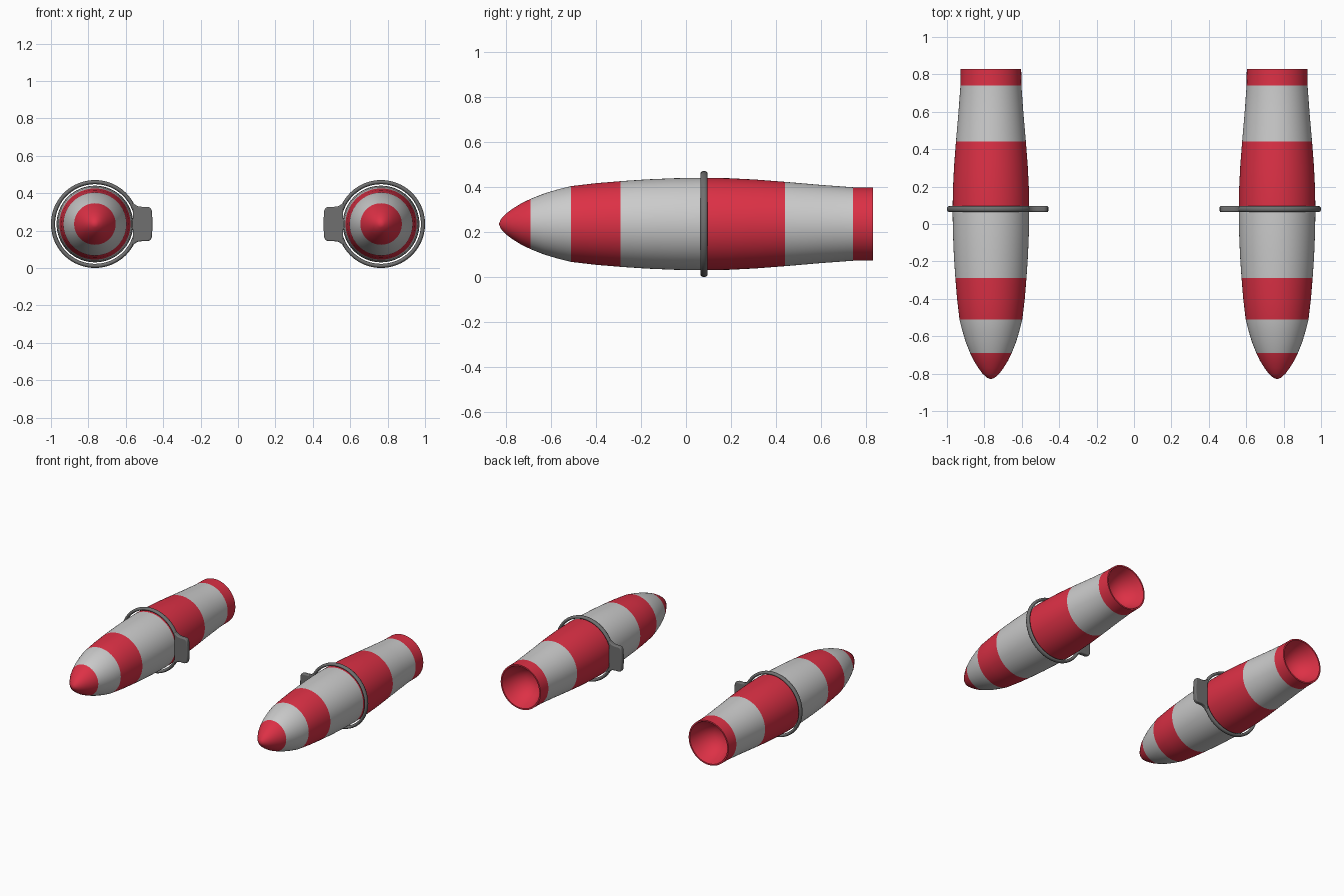
import bpy, bmesh, math

if "Cube" in bpy.data.objects:
    bpy.data.objects.remove(bpy.data.objects["Cube"])

CX, CZ, RING_Y = 0.765, 0.235, 0.08
SEG = 64


def material(name, color):
    m = bpy.data.materials.new(name)
    m.diffuse_color = (*color, 1)
    m.use_nodes = True
    m.node_tree.nodes["Principled BSDF"].inputs["Base Color"].default_value = m.diffuse_color
    return m


red = material("red", (0.72, 0.03, 0.06))
light = material("light_grey", (0.6, 0.6, 0.6))
dark = material("dark_grey", (0.16, 0.16, 0.16))


def finish(bm, name, mats, angle=40):
    bmesh.ops.remove_doubles(bm, verts=bm.verts, dist=1e-5)
    bmesh.ops.recalc_face_normals(bm, faces=bm.faces)
    me = bpy.data.meshes.new(name)
    bm.to_mesh(me)
    bm.free()
    for m in mats:
        me.materials.append(m)
    ob = bpy.data.objects.new(name, me)
    bpy.context.collection.objects.link(ob)
    bpy.ops.object.select_all(action='DESELECT')
    ob.select_set(True)
    bpy.context.view_layer.objects.active = ob
    bpy.ops.object.shade_smooth_by_angle(angle=math.radians(angle))
    # the second pod is a mirror image across x = 0
    mod = ob.modifiers.new("mirror", 'MIRROR')
    mod.use_axis[0] = True
    return ob


def lathe(bm, profile, closed=False):
    """Revolve (y, radius) points around the pod axis."""
    rings = []
    for y, r in profile:
        rings.append([bm.verts.new((CX + r * math.cos(a), y, CZ + r * math.sin(a)))
                      for a in (2 * math.pi * i / SEG for i in range(SEG))])
    pairs = list(zip(rings, rings[1:]))
    if closed:
        pairs.append((rings[-1], rings[0]))
    for a, b in pairs:
        for i in range(SEG):
            j = (i + 1) % SEG
            bm.faces.new((a[i], a[j], b[j], b[i]))


# striped pod body with a hollow rear end
profile = [(-0.83, 0), (-0.822, 0.02), (-0.80, 0.045), (-0.77, 0.067), (-0.73, 0.092),
           (-0.69, 0.111), (-0.63, 0.135), (-0.57, 0.153), (-0.51, 0.168),
           (-0.40, 0.181), (-0.29, 0.190), (-0.17, 0.198), (-0.05, 0.203),
           (0.07, 0.205), (0.19, 0.203), (0.31, 0.197), (0.44, 0.187),
           (0.59, 0.174), (0.74, 0.163), (0.83, 0.162),
           (0.83, 0.152), (0.78, 0.137), (0.72, 0.105), (0.68, 0.06), (0.665, 0)]
stripes = [(-0.69, -0.51), (-0.29, 0.07), (0.44, 0.74)]
bm = bmesh.new()
lathe(bm, profile)
for f in bm.faces:
    c = f.calc_center_median()
    outside = math.hypot(c.x - CX, c.z - CZ) > 0.155 or c.y < 0
    if outside and any(a < c.y < b for a, b in stripes):
        f.material_index = 1
finish(bm, "pod_body", [red, light])

# thin clamp ring with an oval section
bm = bmesh.new()
lathe(bm, [(RING_Y + 0.016 * math.cos(t), 0.224 + 0.011 * math.sin(t))
           for t in (2 * math.pi * i / 12 for i in range(12))], closed=True)
finish(bm, "clamp_ring", [dark], 60)

# mounting tab on the inner side of the ring
half = [(0.563, 0.116), (0.551, 0.104), (0.536, 0.095), (0.515, 0.092),
        (0.482, 0.092), (0.468, 0.086), (0.461, 0.072), (0.458, 0.03)]
outline = half + [(x, -z) for x, z in reversed(half)]
outline += [(CX - 0.222 * math.cos(a), 0.222 * math.sin(a))
            for a in (math.radians(-28 + 8 * i) for i in range(8))]
bm = bmesh.new()
base = bm.faces.new([bm.verts.new((x, RING_Y - 0.016, CZ + z)) for x, z in outline])
ext = bmesh.ops.extrude_face_region(bm, geom=[base])
bmesh.ops.translate(bm, vec=(0, 0.032, 0),
                    verts=[v for v in ext["geom"] if isinstance(v, bmesh.types.BMVert)])
tab = finish(bm, "mounting_tab", [dark], 50)
bev = tab.modifiers.new("round_edges", 'BEVEL')
bev.width = 0.008
bev.segments = 3
bev.limit_method = 'ANGLE'
bev.angle_limit = math.radians(60)
